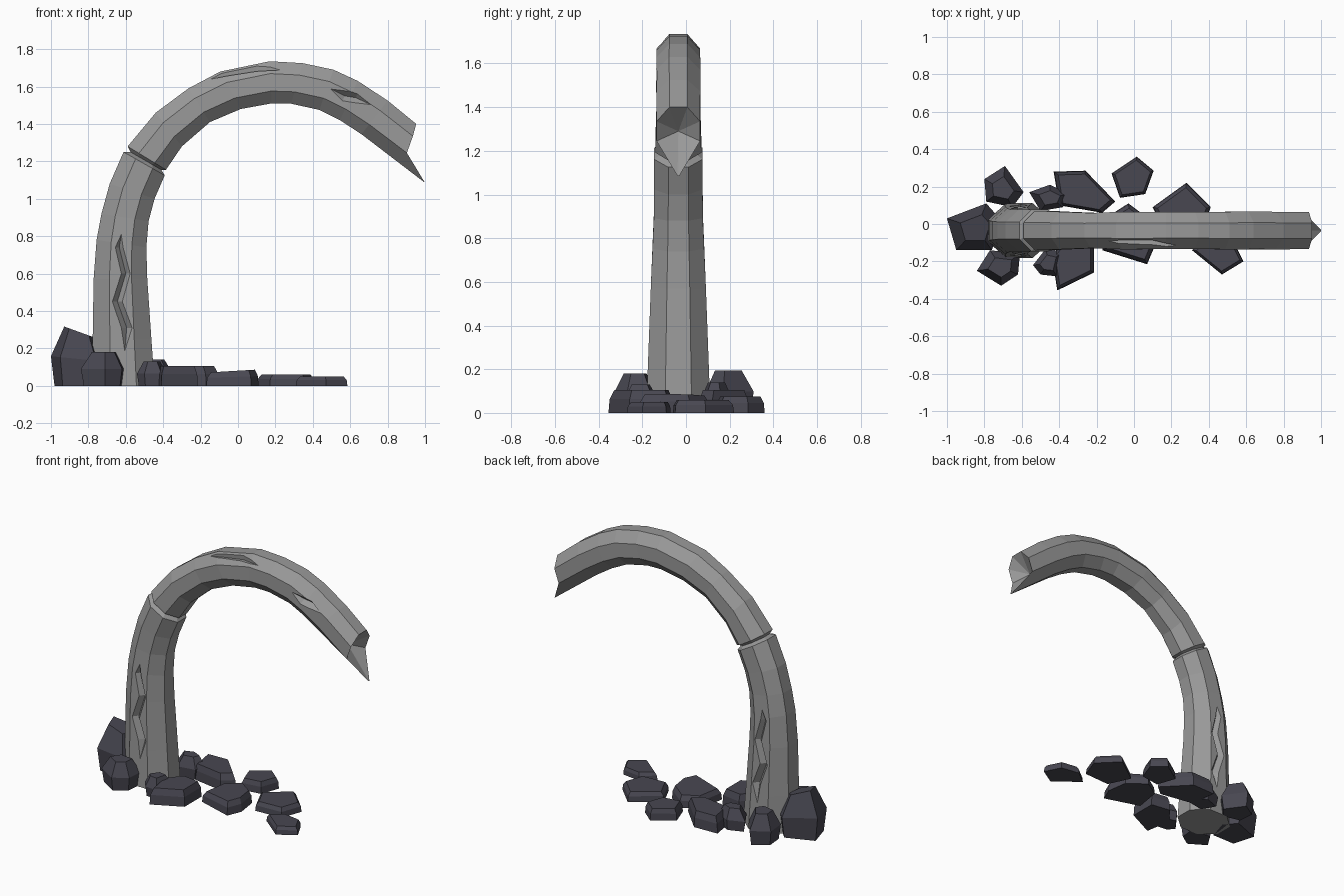
import bpy, bmesh, math
from mathutils import Vector

if "Cube" in bpy.data.objects:
    bpy.data.objects.remove(bpy.data.objects["Cube"])

def material(name, rgb):
    m = bpy.data.materials.new(name)
    m.diffuse_color = (*rgb, 1)
    m.use_nodes = True
    m.node_tree.nodes["Principled BSDF"].inputs["Base Color"].default_value = m.diffuse_color
    return m

BONE = material("bone grey", (0.32, 0.32, 0.32))
ROCK = material("dark slate", (0.065, 0.063, 0.083))
YC, SQUASH = -0.035, 0.88

def finish(bm, name, mat):
    bmesh.ops.remove_doubles(bm, verts=bm.verts[:], dist=0.0005)
    bmesh.ops.recalc_face_normals(bm, faces=bm.faces[:])
    me = bpy.data.meshes.new(name)
    bm.to_mesh(me)
    bm.free()
    me.materials.append(mat)
    ob = bpy.data.objects.new(name, me)
    bpy.context.collection.objects.link(ob)
    return ob

# Curved rib: octagonal rings spanning outer and inner edge points (x, z)
OUTER = [(-.78, 0), (-.777, .25), (-.772, .57), (-.756, .78), (-.73, .92), (-.686, 1.08),
         (-.612, 1.25), (-.575, 1.25), (-.59, 1.28), (-.44, 1.46), (-.265, 1.59), (-.095, 1.68),
         (.17, 1.735), (.345, 1.725), (.51, 1.69), (.64, 1.63), (.80, 1.525), (.953, 1.40)]
INNER = [(-.445, 0), (-.463, .25), (-.485, .57), (-.49, .74), (-.478, .88), (-.446, 1.0),
         (-.392, 1.125), (-.41, 1.155), (-.385, 1.155), (-.30, 1.28), (-.15, 1.41), (.015, 1.48),
         (.18, 1.51), (.285, 1.508), (.435, 1.475), (.545, 1.42), (.66, 1.345), (.82, 1.217)]

def ring(bm, outer, inner):
    o, i = Vector((outer[0], 0, outer[1])), Vector((inner[0], 0, inner[1]))
    c, r = (o + i) / 2, (o - i) / 2
    k = 1 / math.cos(math.pi / 8)
    width = r.length * k * SQUASH
    out = []
    for j in range(8):
        a = math.pi / 8 + j * math.pi / 4
        out.append(bm.verts.new(c + r * k * math.cos(a) + Vector((0, YC + width * math.sin(a), 0))))
    return out

bm = bmesh.new()
rings = [ring(bm, o, i) for o, i in zip(OUTER, INNER)]
for a, b in zip(rings, rings[1:]):
    for j in range(8):
        bm.faces.new((a[j], a[(j + 1) % 8], b[(j + 1) % 8], b[j]))
bm.faces.new(rings[0])
# Broken end: notched sides, long lower spike and a hollow
end = rings[-1]
for j, s in ((3, 1), (4, -1)):
    end[j].co = (1.0, YC + 0.004 * s, 1.085)
for j in (2, 5):
    end[j].co.x, end[j].co.z = .903, 1.245
for j in (1, 6):
    end[j].co.x, end[j].co.z = .935, 1.335
hollow = bm.verts.new((.84, YC, 1.29))
for j in range(8):
    bm.faces.new((end[j], end[(j + 1) % 8], hollow))
rib = finish(bm, "curved_rib", BONE)

# Wedge cutters for cracks and chips
def crack(name, path, widths, across, normal, depth):
    bm = bmesh.new()
    n, w = Vector(normal).normalized(), Vector(across).normalized()
    rows = []
    for p, h in zip(path, widths):
        p = Vector(p)
        d = -depth if h else 0.03
        rows.append([bm.verts.new(q) for q in (p + w * h + n * .03, p - w * h + n * .03, p + n * d)])
    for a, b in zip(rows, rows[1:]):
        for j in range(3):
            k = (j + 1) % 3
            bm.faces.new((a[j], a[k], b[k]))
            bm.faces.new((a[j], b[k], b[j]))
    bmesh.ops.remove_doubles(bm, verts=bm.verts[:], dist=0.0005)
    bmesh.ops.dissolve_degenerate(bm, edges=bm.edges[:], dist=0.0005)
    ob = finish(bm, name, BONE)
    ob.hide_render = True
    return ob

ZIGZAG = [(-.61, .90), (-.635, .74), (-.60, .60), (-.645, .45), (-.595, .31), (-.61, .13)]
cutters = []
for side in (-1, 1):
    path = [(x, YC + side * (.118 + .014 * (1 - z)), z) for x, z in ZIGZAG]
    cutters.append(crack("crack_cutter", path, (0, .045, .045, .045, .045, 0), (1, 0, 0), (0, side, 0), .03))
cutters.append(crack("top_chip_cutter",
                     [(-.30, -.07, 1.59), (-.05, -.10, 1.672), (.10, -.10, 1.695), (.36, -.125, 1.675)],
                     (0, .045, .045, 0), (0, 1, 1), (0, -1, 1), .022))
cutters.append(crack("side_chip_cutter",
                     [(.45, -.125, 1.61), (.57, -.125, 1.55), (.63, -.125, 1.54), (.76, -.125, 1.48)],
                     (0, .045, .045, 0), (.4, 0, 1), (0, -1, 0), .02))
for c in cutters:
    mod = rib.modifiers.new("cut", 'BOOLEAN')
    mod.operation, mod.solver, mod.object = 'DIFFERENCE', 'EXACT', c
dg = bpy.context.evaluated_depsgraph_get()
cut_mesh = bpy.data.meshes.new_from_object(rib.evaluated_get(dg))
rib.modifiers.clear()
if len(cut_mesh.polygons) > 100:
    rib.data = cut_mesh
for c in cutters:
    bpy.data.objects.remove(c)

# Rocks: stacked, scaled copies of a ground outline; levels are (height share, scale)
SLAB = ((0, 1), (.6, .97), (1, .84))
BOULDER = ((0, .88), (.5, 1), (1, .55))

def rock(name, h, pts, levels=SLAB, tilt=(0, 0)):
    bm = bmesh.new()
    pts = [Vector((x, y, 0)) for x, y in pts]
    c = sum(pts, Vector()) / len(pts)
    rows = []
    for t, s in levels:
        row = []
        for p in pts:
            q = c + (p - c) * s
            q.z = t * (h + tilt[0] * (p.x - c.x) + tilt[1] * (p.y - c.y))
            row.append(bm.verts.new(q))
        rows.append(row)
    n = len(pts)
    for a, b in zip(rows, rows[1:]):
        for j in range(n):
            bm.faces.new((a[j], a[(j + 1) % n], b[(j + 1) % n], b[j]))
    bm.faces.new(rows[0])
    bm.faces.new(rows[-1])
    finish(bm, name, ROCK)

# Boulders around the foot
rock("boulder_outer", .285, [(-1, .03), (-.79, .11), (-.71, .02), (-.76, -.14), (-.95, -.14)], BOULDER, (-.2, 0))
rock("boulder_back", .195, [(-.80, .24), (-.69, .31), (-.59, .17), (-.65, .09), (-.79, .12)], BOULDER)
rock("boulder_front", .18, [(-.84, -.25), (-.77, -.14), (-.61, -.16), (-.62, -.27), (-.71, -.33)], BOULDER)
rock("stone_back", .14, [(-.56, .17), (-.45, .21), (-.35, .16), (-.38, .09), (-.50, .07)], BOULDER)
rock("stone_front", .13, [(-.54, -.22), (-.47, -.13), (-.38, -.15), (-.41, -.28), (-.50, -.27)], BOULDER)
# Flat slabs trailing under the arch
rock("slab_1", .105, [(-.43, .28), (-.26, .285), (-.10, .12), (-.17, .06), (-.40, .10)])
rock("slab_2", .105, [(-.41, -.355), (-.215, -.26), (-.215, -.08), (-.35, -.06), (-.44, -.17)])
rock("slab_3", .08, [(-.17, -.14), (-.14, .04), (-.03, .11), (.09, .02), (.11, -.12), (.07, -.215)], tilt=(.05, 0))
rock("slab_4", .075, [(-.12, .27), (.015, .36), (.105, .285), (.06, .16), (-.075, .14)])
rock("slab_5", .06, [(.10, .09), (.28, .22), (.41, .09), (.36, -.05), (.17, -.06)])
rock("slab_6", .05, [(.31, -.14), (.40, -.07), (.53, -.09), (.585, -.20), (.47, -.27)])
